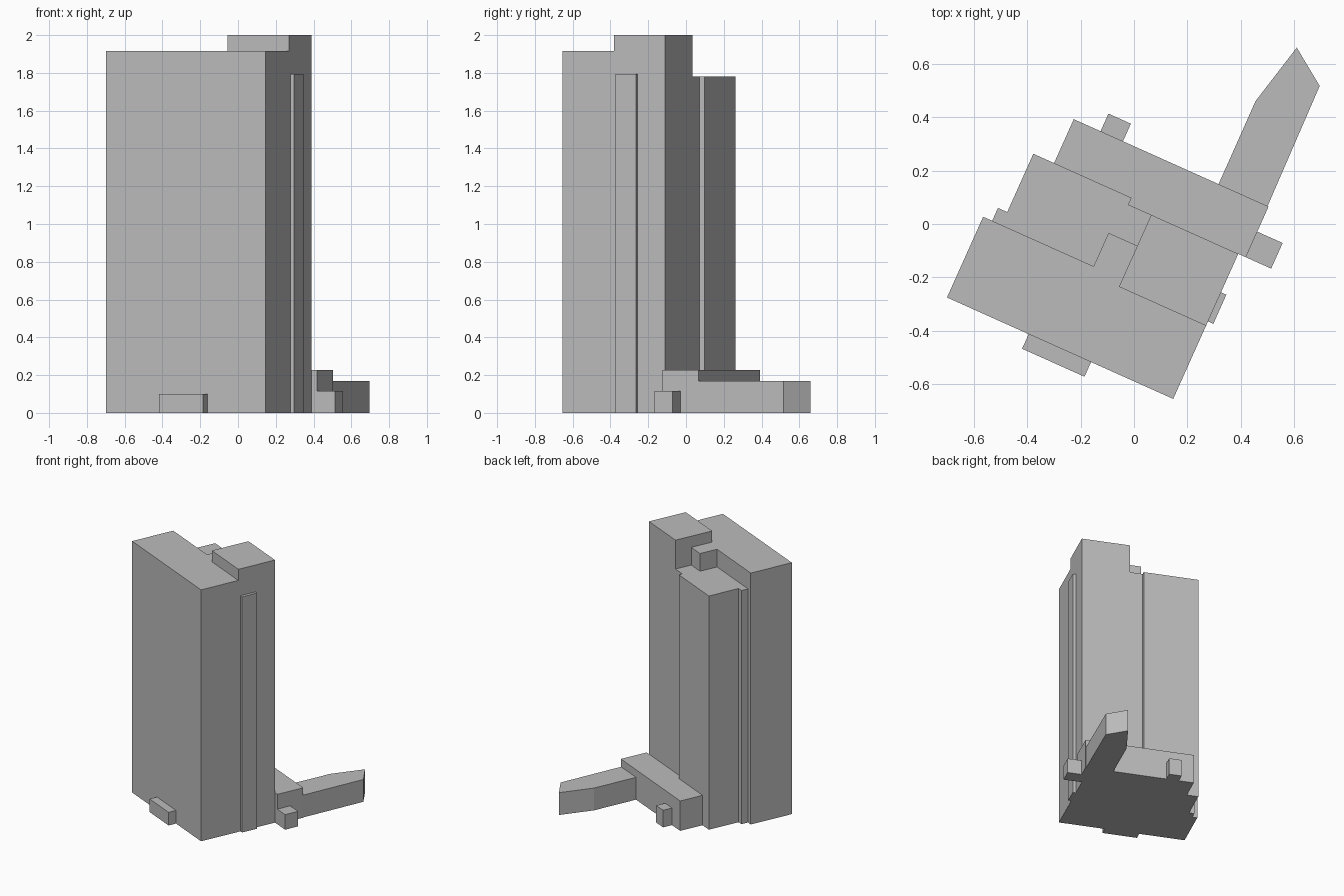
import bpy
import bmesh
import math
from mathutils import Matrix

cube = bpy.data.objects.get("Cube")
if cube:
    bpy.data.objects.remove(cube, do_unlink=True)

# Single concrete grey
grey = bpy.data.materials.new("concrete_grey")
grey.use_nodes = True
colour = (0.5, 0.5, 0.5, 1)
grey.diffuse_color = colour
grey.node_tree.nodes["Principled BSDF"].inputs["Base Color"].default_value = colour

# Plans are drawn from the front corner of the tower, then turned on the site
SITE = Matrix.Translation((-0.70, -0.275, 0)) @ Matrix.Rotation(math.radians(-24.15), 4, "Z")


def extrude_plan(name, plan, height):
    """Extrude a counter-clockwise plan outline up from the ground."""
    bm = bmesh.new()
    base = bm.faces.new([bm.verts.new((x, y, 0)) for x, y in plan])
    top = bmesh.ops.extrude_face_region(bm, geom=[base], use_keep_orig=True)
    verts = [g for g in top["geom"] if isinstance(g, bmesh.types.BMVert)]
    bmesh.ops.translate(bm, verts=verts, vec=(0, 0, height))
    bmesh.ops.recalc_face_normals(bm, faces=bm.faces)
    bm.transform(SITE)
    mesh = bpy.data.meshes.new(name)
    bm.to_mesh(mesh)
    bm.free()
    mesh.materials.append(grey)
    obj = bpy.data.objects.new(name, mesh)
    bpy.context.collection.objects.link(obj)
    return obj


def block(name, x0, x1, y0, y1, height):
    return extrude_plan(name, [(x0, y0), (x1, y0), (x1, y1), (x0, y1)], height)


# Main tower volumes
extrude_plan("front_slab", [
    (0, 0), (.928, 0), (.928, .30), (.571, .30),
    (.571, .468), (.453, .468), (.453, .331), (0, .331)], 1.915)
block("tall_core", .571, .928, .30, .595, 2.0)
extrude_plan("rear_slab", [
    (.037, .331), (.453, .331), (.453, .468), (.571, .468), (.571, .595),
    (.478, .595), (.478, .623), (.075, .623), (.075, .384), (.037, .384)], 1.78)
block("side_pilaster", .928, .95, .318, .437, 1.795)

# Low podium and its pointed wing
extrude_plan("podium", [
    (.16, .623), (.478, .623), (.478, .595),
    (.959, .595), (.959, .803), (.16, .803)], 0.228)
extrude_plan("pointed_wing", [
    (.754, .803), (.955, .803), (.949, 1.293), (.812, 1.389), (.753, 1.143)], 0.17)

# Entrance porches
block("front_porch", .335, .591, -.06, 0, 0.10)
block("side_porch", .959, 1.063, .595, .70, 0.115)
block("rear_porch", .27, .362, .803, .875, 0.13)
